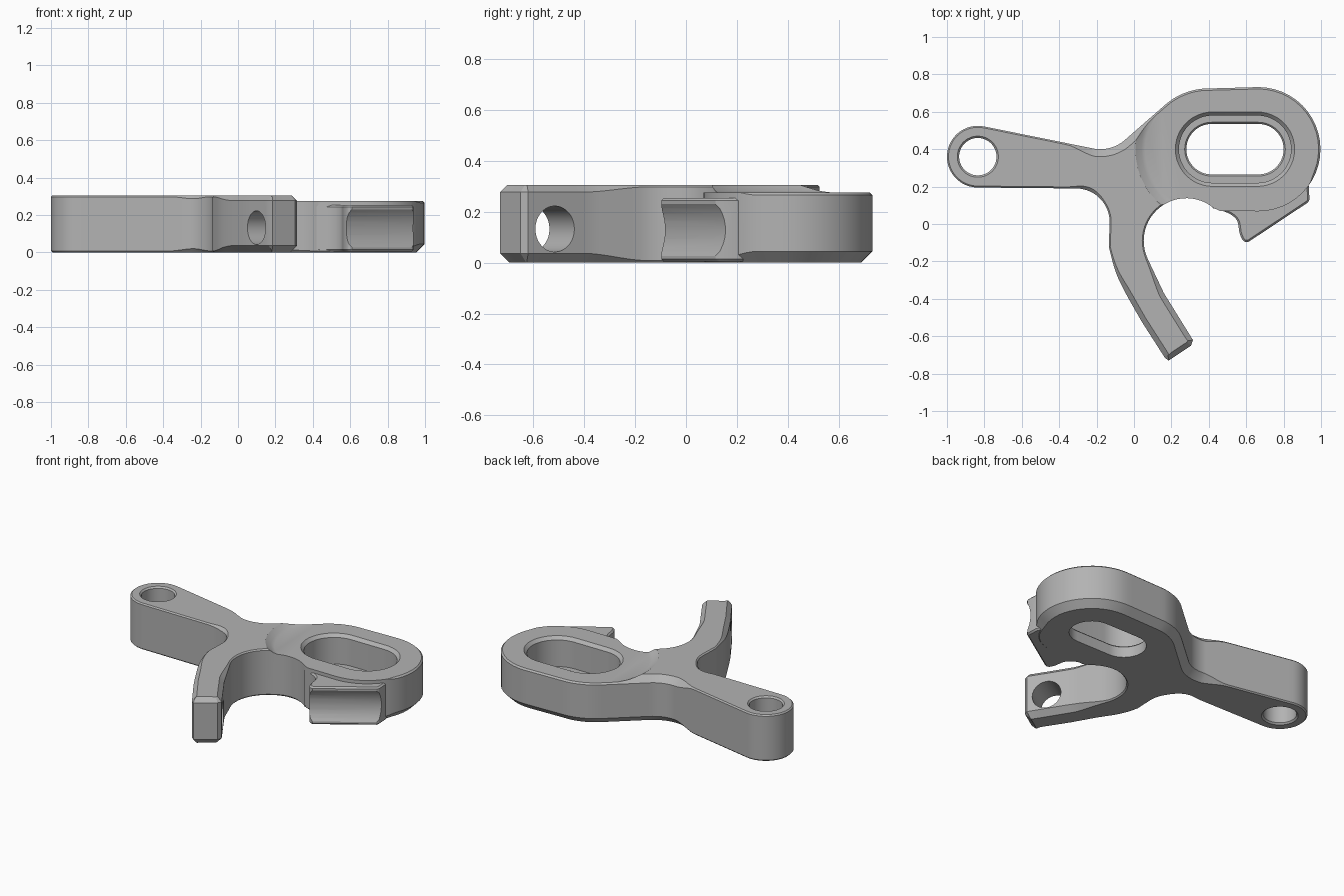
import bpy, bmesh
from math import radians, cos, sin, ceil, atan2
from mathutils import Vector, Matrix

if "Cube" in bpy.data.objects:
    bpy.data.objects.remove(bpy.data.objects["Cube"])

grey = bpy.data.materials.new("plain_grey")
grey.use_nodes = True
COLOUR = (0.45, 0.45, 0.45, 1)
grey.diffuse_color = COLOUR
grey.node_tree.nodes["Principled BSDF"].inputs["Base Color"].default_value = COLOUR

TOP = 0.305


def arc(x, y, r, start, end, n=24):
    angles = [radians(start + (end - start) * i / n) for i in range(n + 1)]
    return [Vector((x + r * cos(a), y + r * sin(a))) for a in angles]


def points(*pairs):
    return [Vector(p) for p in pairs]


def capsule(x0, x1, y, r):
    return arc(x1, y, r, -90, 90) + arc(x0, y, r, 90, 270)


def resample(outline, step=0.04):
    """Split long edges so that the chamfer can vary along them."""
    result = []
    for a, b in zip(outline, outline[1:] + outline[:1]):
        n = max(1, ceil((b - a).length / step))
        result += [a.lerp(b, i / n) for i in range(n)]
    return result


def curve(control, n=5):
    """Smooth open curve through the control points."""
    p = [control[0]] + control + [control[-1]]
    out = []
    for a, b, c, d in zip(p, p[1:], p[2:], p[3:]):
        for i in range(n):
            t = i / n
            out.append(0.5 * (2 * b + (c - a) * t + (2 * a - 5 * b + 4 * c - d) * t ** 2
                              + (3 * b - a - 3 * c + d) * t ** 3))
    return out + [control[-1]]


def inset(outline, amount):
    out = []
    for i, p in enumerate(outline):
        d = (outline[(i + 1) % len(outline)] - outline[i - 1]).normalized()
        out.append(p + Vector((-d.y, d.x)) * amount(p))
    return out


def loft(name, rings):
    """Closed solid from stacked rings; each ring is a list of 3D points."""
    bm = bmesh.new()
    layers = [[bm.verts.new(p) for p in ring] for ring in rings]
    for low, high in zip(layers, layers[1:]):
        for i in range(len(low)):
            bm.faces.new((low[i - 1], low[i], high[i], high[i - 1]))
    bm.faces.new(layers[0][::-1])
    bm.faces.new(layers[-1])
    bmesh.ops.recalc_face_normals(bm, faces=bm.faces)
    mesh = bpy.data.meshes.new(name)
    bm.to_mesh(mesh)
    bm.free()
    mesh.materials.append(grey)
    obj = bpy.data.objects.new(name, mesh)
    bpy.context.collection.objects.link(obj)
    return obj


def flat(outline, z):
    return [(p.x, p.y, z) for p in outline]


def combine(target, tool, operation="DIFFERENCE"):
    mod = target.modifiers.new("combine", "BOOLEAN")
    mod.object, mod.operation, mod.solver = tool, operation, "EXACT"
    bpy.context.view_layer.objects.active = target
    bpy.ops.object.modifier_apply(modifier=mod.name)
    bpy.data.objects.remove(tool)


def cylinder(name, centre, direction, radius, length):
    obj = loft(name, [flat(arc(0, 0, radius, 0, 352.5, 47), s * length / 2) for s in (-1, 1)])
    turn = Vector((0, 0, 1)).rotation_difference(Vector(direction)).to_matrix().to_4x4()
    obj.data.transform(Matrix.Translation(centre) @ turn)
    return obj


def ramp(v, low, high):
    t = min(1, max(0, (v - low) / (high - low)))
    return t * t * (3 - 2 * t)


# Lever body outline: lug, curved arm, notch, slotted head, neck
outline = arc(-0.835, 0.36, 0.165, 78, 270)
outline += arc(-0.31, 0.01, 0.18, 90, 0)
outline += curve(points((-0.135, -0.12), (-0.1, -0.25), (-0.05, -0.36), (0.04, -0.52)))
outline += points((0.165, -0.715), (0.185, -0.73), (0.305, -0.65), (0.315, -0.62), (0.16, -0.37))
outline += arc(0.28, -0.09, 0.228, 205, 50)
outline += points((0.46, 0.07))
outline += arc(0.665, 0.4, 0.332, -90, 90)
outline += arc(0.4, 0.37, 0.355, 95, 130, 10)
outline += arc(-0.18, 0.6, 0.2, -51, -102, 14)
outline = resample(outline)


def head(p):
    return ramp(p.y, 0.1, 0.28) * ramp(p.x, -0.36, -0.2)


def arm(p):
    return ramp(-p.y, 0.15, 0.4)


def top_chamfer(p):
    return 0.008 + 0.032 * head(p) + 0.02 * arm(p)


def bottom_chamfer(p):
    return 0.008 + 0.036 * head(p) + 0.028 * arm(p)


body = loft("lever_body", [
    flat(inset(outline, bottom_chamfer), 0),
    [(p.x, p.y, bottom_chamfer(p)) for p in outline],
    [(p.x, p.y, TOP - top_chamfer(p)) for p in outline],
    flat(inset(outline, top_chamfer), TOP)])

# Lowered top of the head, with a sloped step
combine(body, loft("head_step", [flat(capsule(0.4, 0.7, 0.4, r), z)
                                 for r, z in ((0.34, 0.275), (0.36, 0.282), (0.4, 0.31), (0.42, 0.4))]))

# Finger pad with a scooped front face
pad_line = curve(points((0.42, 0.085), (0.5, 0.06), (0.55, 0.02), (0.565, -0.05), (0.585, -0.09), (0.61, -0.097)))
pad_line += points((0.93, 0.115), (0.938, 0.13)) + curve(points((0.935, 0.2), (0.92, 0.23), (0.85, 0.3)))
pad_line += points((0.5, 0.3))
pad = loft("finger_pad", [flat(inset(pad_line, lambda p: 0.01), 0.004), flat(pad_line, 0.014),
                          flat(pad_line, 0.243), flat(inset(pad_line, lambda p: 0.01), 0.253)])
along = Vector((0.834, 0.552, 0))
out = Vector((0.552, -0.834, 0))
combine(pad, cylinder("scoop", Vector((0.77, 0.009, 0.128)) + out * 0.16, along, 0.19, 1))
combine(body, pad, "UNION")

# Slot in the head: recess with a rim chamfer, then a through opening
combine(body, loft("recess", [flat(capsule(0.42, 0.66, 0.4, r), z)
                              for r, z in ((0.18, 0.08), (0.18, 0.255), (0.2, 0.276), (0.2, 0.4))]))
combine(body, loft("slot", [flat(capsule(0.415, 0.665, 0.4, r), z)
                            for r, z in ((0.135, -0.1), (0.135, 0.07), (0.145, 0.081), (0.145, 0.1))]))

# Pivot hole in the lug, with chamfered ends
pivot = arc(-0.835, 0.36, 1, 0, 352.5, 47)
centre = Vector((-0.835, 0.36))
combine(body, loft("pivot_hole", [flat([centre + (p - centre) * r for p in pivot], z)
                                  for r, z in ((0.12, -0.01), (0.1, 0.01), (0.1, TOP - 0.01), (0.12, TOP + 0.01))]))

# Cross hole through the arm
combine(body, cylinder("cross_hole", Vector((0.172, -0.565, 0.132)), (0.84, 0.54, 0), 0.09, 0.6))

# Smooth shading with sharp edges kept
bpy.ops.object.select_all(action="DESELECT")
body.select_set(True)
bpy.context.view_layer.objects.active = body
bpy.ops.object.shade_smooth_by_angle(angle=radians(25))
